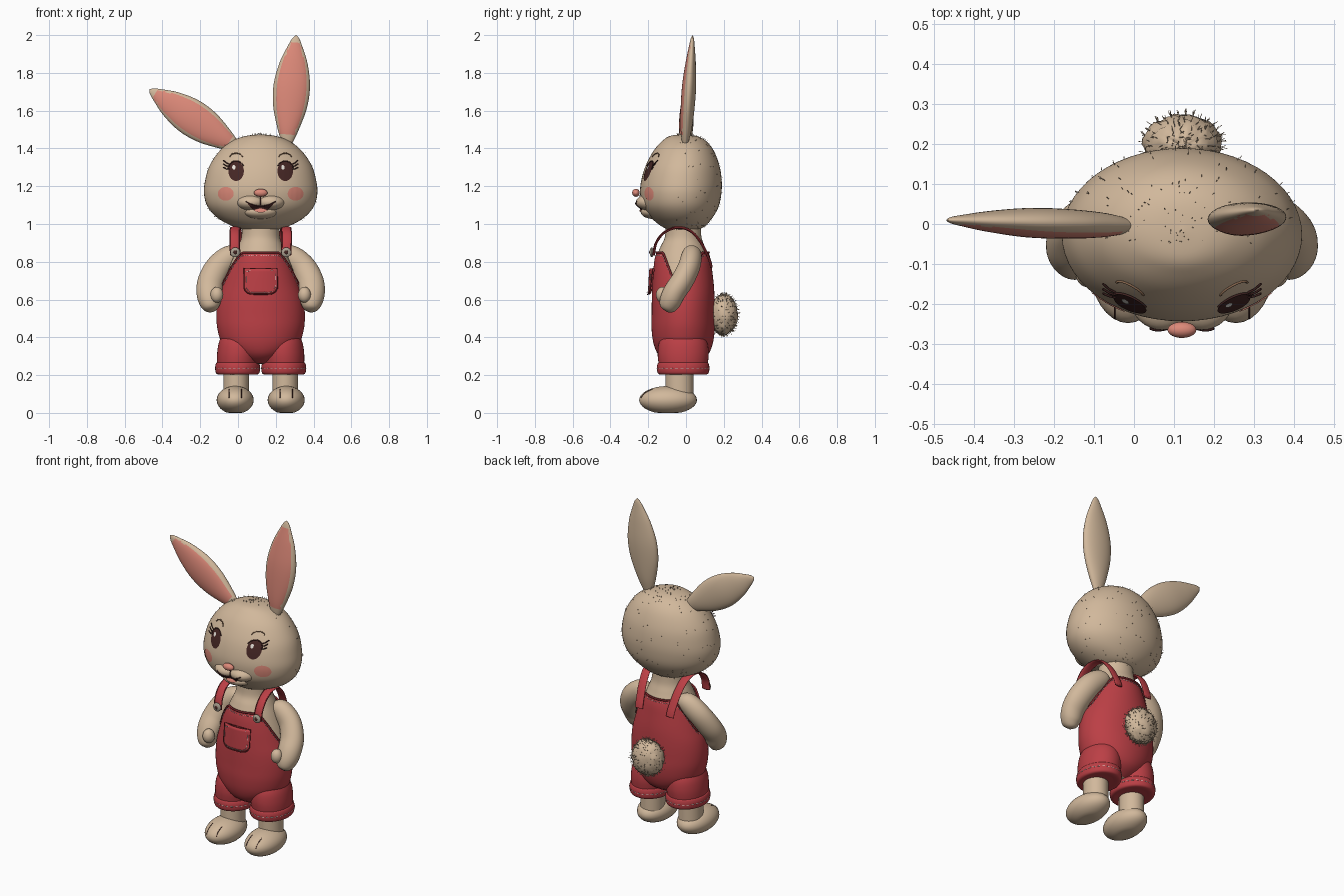
import bpy, bmesh, math, random
from mathutils import Vector, Matrix
from mathutils.bvhtree import BVHTree

random.seed(4)
if "Cube" in bpy.data.objects:
    bpy.data.objects.remove(bpy.data.objects["Cube"])
MID = 0.12  # the body stands to the left of the ear-to-ear centre
X, Y, Z = Vector((1, 0, 0)), Vector((0, 1, 0)), Vector((0, 0, 1))


def material(name, rgb):
    m = bpy.data.materials.new(name)
    m.use_nodes = True
    m.diffuse_color = (*rgb, 1)
    m.node_tree.nodes["Principled BSDF"].inputs["Base Color"].default_value = (*rgb, 1)
    return m


FUR = material("beige fur", (0.64, 0.48, 0.33))
RED = material("red cloth", (0.5, 0.05, 0.06))
TRIM = material("dark red trim", (0.2, 0.02, 0.025))
PINK = material("pink", (0.72, 0.25, 0.19))
BROWN = material("dark brown", (0.06, 0.02, 0.018))
WHITE = material("white thread", (0.8, 0.76, 0.7))
BROW = material("brow brown", (0.25, 0.14, 0.08))
METAL = material("button grey", (0.4, 0.35, 0.28))


def build(name, verts, faces, mat):
    me = bpy.data.meshes.new(name)
    me.from_pydata(verts, [], faces)
    bm = bmesh.new()
    bm.from_mesh(me)
    bmesh.ops.recalc_face_normals(bm, faces=bm.faces)
    for f in bm.faces:
        f.smooth = True
    bm.to_mesh(me)
    bm.free()
    me.materials.append(mat)
    ob = bpy.data.objects.new(name, me)
    bpy.context.collection.objects.link(ob)
    return ob


def spline(pts, n=6):
    out = []
    for i in range(len(pts) - 1):
        p = [pts[max(0, min(len(pts) - 1, i + k))] for k in (-1, 0, 1, 2)]
        for j in range(n):
            t = j / n
            out.append([0.5 * (2 * b + (c - a) * t + (2 * a - 5 * b + 4 * c - d) * t * t
                               + (3 * b - a - 3 * c + d) * t ** 3) for a, b, c, d in zip(*p)])
    return out + [list(pts[-1])]


def sweep(name, stations, mat, ref=Y, flat=False, seg=40):
    """Smooth skin over elliptical stations (x, y, z, half width, half depth)."""
    st = spline(stations)
    verts, n = [], len(st)
    for i, (x, y, z, a, b) in enumerate(st):
        t = Vector(st[min(i + 1, n - 1)][:3]) - Vector(st[max(i - 1, 0)][:3])
        t = Z if flat else t.normalized()
        side = t.cross(ref).normalized()
        deep = side.cross(t)
        for k in range(seg):
            w = math.tau * k / seg
            verts.append(Vector((x, y, z)) + side * max(a, 0.0005) * math.cos(w)
                         + deep * max(b, 0.0005) * math.sin(w))
    faces = [(i * seg + k, i * seg + (k + 1) % seg, (i + 1) * seg + (k + 1) % seg, (i + 1) * seg + k)
             for i in range(n - 1) for k in range(seg)]
    faces += [tuple(range(seg)), tuple(range((n - 1) * seg, n * seg))]
    return build(name, verts, faces, mat)


def ball(name, centre, radii, mat, floor=False):
    bm = bmesh.new()
    bmesh.ops.create_uvsphere(bm, u_segments=32, v_segments=20, radius=1,
                              matrix=Matrix.Translation(centre) @ Matrix.Diagonal((*radii, 1)))
    verts = [Vector((v.co.x, v.co.y, max(v.co.z, 0) if floor else v.co.z)) for v in bm.verts]
    faces = [[v.index for v in f.verts] for f in bm.faces]
    bm.free()
    return build(name, verts, faces, mat)


def lines(name, paths, radius, mat):
    cu = bpy.data.curves.new(name, "CURVE")
    cu.dimensions, cu.bevel_depth, cu.bevel_resolution, cu.use_fill_caps = "3D", radius, 1, True
    for path in paths:
        s = cu.splines.new("POLY")
        s.points.add(len(path) - 1)
        for q, p in zip(s.points, path):
            q.co = (*p, 1)
    cu.materials.append(mat)
    ob = bpy.data.objects.new(name, cu)
    bpy.context.collection.objects.link(ob)
    return ob


def dashes(path, count):
    """Short straight stitches spread along a path."""
    pick = lambda t: Vector(path[int(t)]).lerp(Vector(path[min(int(t) + 1, len(path) - 1)]), t % 1)
    step = (len(path) - 1) / count
    return [[pick(i * step), pick((i + 0.55) * step)] for i in range(count)]


def surface(*obs):
    v, f = [], []
    for o in obs:
        k = len(v)
        v += [p.co.copy() for p in o.data.vertices]
        f += [[i + k for i in p.vertices] for p in o.data.polygons]
    return BVHTree.FromPolygons(v, f)


def onto(tree, x, z, lift=0.003):
    hit = tree.ray_cast(Vector((x, -1, z)), Y)[0]
    return Vector((x, (hit.y if hit else -0.2) - lift, z))


def patch(name, tree, cx, rx, lo, hi, mat, lift=0.003, n=20):
    """Thin plate laid on a surface, between two height functions of u in -1..1."""
    verts = []
    for i in range(n + 1):
        u = -math.cos(math.pi * i / n)
        verts += [onto(tree, cx + rx * u, lo(u) + (hi(u) - lo(u)) * j / 8, lift) for j in range(9)]
    faces = [(i * 9 + j, i * 9 + j + 1, i * 9 + j + 10, i * 9 + j + 9) for i in range(n) for j in range(8)]
    return build(name, verts, faces, mat)


def oval(name, tree, cx, cz, rx, rz, mat, lift=0.003):
    arc = lambda u: rz * math.sqrt(max(0, 1 - u * u)) + 0.0002
    return patch(name, tree, cx, rx, lambda u: cz - arc(u), lambda u: cz + arc(u), mat, lift)


def tufts(name, ob, count, length, keep):
    polys = [p for p in ob.data.polygons if keep(p.center)]
    picks = [random.choice(polys) for _ in range(count)]
    return lines(name, [[p.center.copy(), p.center + p.normal * length + Vector(
        [random.uniform(-.3, .3) * length for _ in range(3)])] for p in picks], 0.0008, FUR)


# Head and muzzle
head = sweep("head", [(MID, y, z, a, b) for y, z, a, b in (
    (-.02, 1.475, 0, 0), (-.015, 1.466, .08, .07), (-.01, 1.44, .15, .115), (-.012, 1.39, .215, .158),
    (-.018, 1.31, .27, .195), (-.024, 1.23, .294, .213), (-.028, 1.16, .30, .215), (-.028, 1.09, .28, .2),
    (-.022, 1.03, .225, .16), (-.015, .985, .14, .11), (-.015, .966, .07, .06), (-.015, .962, 0, 0))],
    FUR, flat=True, seg=56)
puffs = [ball("muzzle_puff", (MID + s * .05, -.185, 1.115), (.08, .08, .045), FUR) for s in (-1, 1)]
chin = ball("lower_lip", (MID, -.175, 1.065), (.09, .065, .038), FUR)
face = surface(head, chin, *puffs)
ball("nose", (MID, -.265, 1.165), (.036, .02, .021), PINK)
curve = lambda u: 1.09 + .02 * u * u
patch("mouth", face, MID, .07, lambda u: curve(u) - .03 * (1 - u * u), lambda u: curve(u) + .006, BROWN, .004)
oval("tongue", face, MID, 1.073, .032, .009, PINK, .007)
lines("smile_line", [[onto(face, MID + .08 * i / 10, curve(i / 9) + .005) for i in range(-10, 11)],
                     [onto(face, MID, 1.1 + i * .01) for i in range(6)]], .003, BROWN)

# Eyes, lashes, brows and cheeks
for s, side in ((-1, "right"), (1, "left")):
    ex = MID + s * .13
    oval(side + "_eye", face, ex, 1.28, .041, .052, BROWN)
    oval(side + "_eye_shine", face, ex - .012, 1.3, .009, .012, WHITE, .006)
    oval(side + "_cheek", face, MID + s * .185, 1.16, .042, .036, PINK)
    lid = [onto(face, ex + s * .045 * math.cos(w), 1.282 + .052 * math.sin(w), .005)
           for w in [math.pi * i / 12 for i in range(1, 11)]]
    lash = [[onto(face, ex + s * .036, 1.29 + .013 * i), onto(face, ex + s * .052, 1.292 + .016 * i, .01),
             onto(face, ex + s * .068, 1.3 + .019 * i, .018)] for i in range(3)]
    lines(side + "_lashes", [lid] + lash, .003, BROWN)
    lines(side + "_brow", [[onto(face, ex + s * .035 * math.cos(w), 1.35 + .025 * math.sin(w))
                            for w in [math.pi * i / 12 for i in range(1, 12)]]], .003, BROW)

# Ears with pink inner faces
for name, base, tip in (("left_ear", (.258, -.005, 1.42), (.308, .035, 2.0)),
                        ("right_ear", (-.005, -.005, 1.405), (-.47, .01, 1.712))):
    base, tip = Vector(base), Vector(tip)
    shape = ((0, .025, .015), (.15, .058, .03), (.35, .09, .037), (.55, .096, .037), (.75, .073, .027),
             (.9, .038, .015), (.97, .018, .008), (1, 0, 0))
    ear = sweep(name, [(*base.lerp(tip, t), a, b) for t, a, b in shape], FUR)
    ear.data.materials.append(PINK)
    axis = (tip - base).normalized()
    rows = spline(shape)
    for p in ear.data.polygons:
        off = p.center - base
        t = off.dot(axis) / (tip - base).length
        width = min(rows, key=lambda r: abs(r[0] - t))[1]
        across = abs((off - axis * off.dot(axis)).dot(axis.cross(Y).normalized()))
        if p.normal.y < 0 and .1 < t < .93 and across < .8 * width:
            p.material_index = 1

# Torso skin, neck and the overalls cut with a bib
TORSO = [(MID, y, z, a, b) for y, z, a, b in (
    (-.015, .26, .06, .06), (-.015, .3, .13, .125), (-.015, .36, .2, .155), (-.015, .44, .228, .167),
    (-.015, .52, .234, .167), (-.015, .6, .226, .166), (-.015, .67, .207, .163), (-.017, .75, .182, .156),
    (-.018, .82, .155, .147), (-.018, .88, .128, .125), (-.015, .93, .11, .105), (-.015, 1.0, .108, .1))]
sweep("body", [(x, y, z, a - .008, b - .008) for x, y, z, a, b in TORSO], FUR, flat=True)
dense, SEG, ROWS = spline(TORSO, 12), 72, 30


def cloth(w, z, out=0):
    x, y, _, a, b = min(dense, key=lambda r: abs(r[2] - z))
    i = max(k for k, r in enumerate(dense) if r[2] <= z + 1e-6)
    lo, hi = dense[i], dense[min(i + 1, len(dense) - 1)]
    f = (z - lo[2]) / max(hi[2] - lo[2], 1e-6)
    x, y, _, a, b = [p + (q - p) * f for p, q in zip(lo, hi)]
    return Vector((x + (a + out) * math.sin(w), y - (b + out) * math.cos(w), z))


def top(w):
    t = max(0, min(1, (abs(math.cos(w)) - .08) / .72))
    return .66 + .19 * t * t * (3 - 2 * t)


turns = [math.tau * k / SEG for k in range(SEG)]
overalls = build("overalls", [cloth(w, .261 + (top(w) - .261) * r / ROWS) for r in range(ROWS + 1) for w in turns],
                 [(r * SEG + k, r * SEG + (k + 1) % SEG, (r + 1) * SEG + (k + 1) % SEG, (r + 1) * SEG + k)
                  for r in range(ROWS) for k in range(SEG)], RED)
rim = [cloth(w, top(w), .002) for w in turns]
lines("overalls_trim", [rim + rim[:1]], .006, TRIM)
lines("bib_stitches", dashes([cloth(w, top(w) - .016, .001) for w in turns], 72), .0016, WHITE)

# Pocket
front = surface(overalls)
low = lambda u: .628 + .03 * abs(u) ** 6
pocket = patch("pocket", front, MID, .088, low, lambda u: .765, RED, .022)
mod = pocket.modifiers.new("thickness", "SOLIDIFY")
mod.thickness = .008
edge = [(u / 10, low(u / 10)) for u in range(-10, 11)] + [(1, .765), (-1, .765), (-1, .658)]
lines("pocket_trim", [[onto(front, MID + .088 * u, z, .024) for u, z in edge]], .003, TRIM)
lines("pocket_stitches", dashes([onto(front, MID + .077 * u, .697 + (z - .697) * .86, .028) for u, z in edge], 36),
      .0016, WHITE)

# Limbs, trouser legs, straps and buttons on each side
for s, side in ((-1, "right"), (1, "left")):
    at = lambda d: MID + s * d
    sweep(side + "_trouser", [(at(d), -.015, z, a, b) for d, z, a, b in (
        (.11, .46, .03, .04), (.112, .43, .08, .09), (.115, .38, .104, .125), (.118, .32, .112, .135),
        (.122, .26, .108, .13), (.122, .21, .1, .12))], RED, flat=True)
    sweep(side + "_cuff", [(at(.122), -.015, z, a, a + .02) for z, a in (
        (.268, .1), (.264, .113), (.24, .119), (.212, .115), (.203, .1), (.205, .07))], RED, flat=True)
    ring = [(at(.122) + .119 * math.sin(w), -.015 - .139 * math.cos(w), .237) for w in turns]
    lines(side + "_cuff_stitches", dashes(ring + ring[:1], 30), .002, WHITE)
    sweep(side + "_leg", [(at(.13), -.035, z, .068, .074) for z in (.06, .14, .24)], FUR, flat=True)
    foot = ball(side + "_foot", (at(.135), -.095, .068), (.098, .153, .074), FUR, floor=True)
    tree = surface(foot)
    lines(side + "_toe_lines", [[onto(tree, at(.135) + k, .08 + .009 * i, .001) for i in range(6)]
                                for k in (-.033, .033)], .002, BROWN)
    sweep(side + "_arm", [(at(d), y, z, a, b) for d, y, z, a, b in (
        (.1, .03, .855, .015, .015), (.125, .03, .845, .045, .045), (.17, .028, .822, .062, .055),
        (.225, .015, .77, .068, .058), (.262, -.02, .7, .07, .06), (.272, -.06, .64, .068, .06),
        (.268, -.085, .585, .058, .056), (.264, -.095, .548, .036, .038), (.262, -.1, .533, 0, 0))], FUR)
    ball(side + "_thumb", (at(.232), -.125, .625), (.034, .034, .042), FUR)
    strap = [(at(d), y, z) for d, y, z in (
        (.135, -.172, .835), (.137, -.158, .9), (.137, -.115, .955), (.133, -.045, .981),
        (.127, .025, .962), (.118, .08, .9), (.108, .122, .815), (.105, .135, .77))]
    sweep(side + "_strap", [(*p, .007, .026) for p in strap], RED, ref=X, seg=24)
    path = [p[:3] for p in spline(strap)][:18]
    lines(side + "_strap_trim", [[(p[0] + k, p[1] - .003, p[2] + .001) for p in path] for k in (-.025, .025)],
          .003, TRIM)
    ball(side + "_button", (at(.135), -.182, .85), (.026, .01, .026), METAL)
    ball(side + "_button_centre", (at(.135), -.189, .85), (.011, .006, .011), BROWN)

# Fluffy tail and short stray hairs
tail = ball("tail", (MID, .2, .52), (.096, .072, .105), FUR)
for v in tail.data.vertices:
    v.co += v.normal * random.uniform(-.004, .006)
tufts("tail_fluff", tail, 350, .014, lambda c: c.y > .15)
tufts("head_fluff", head, 250, .008, lambda c: c.y > -.05)
